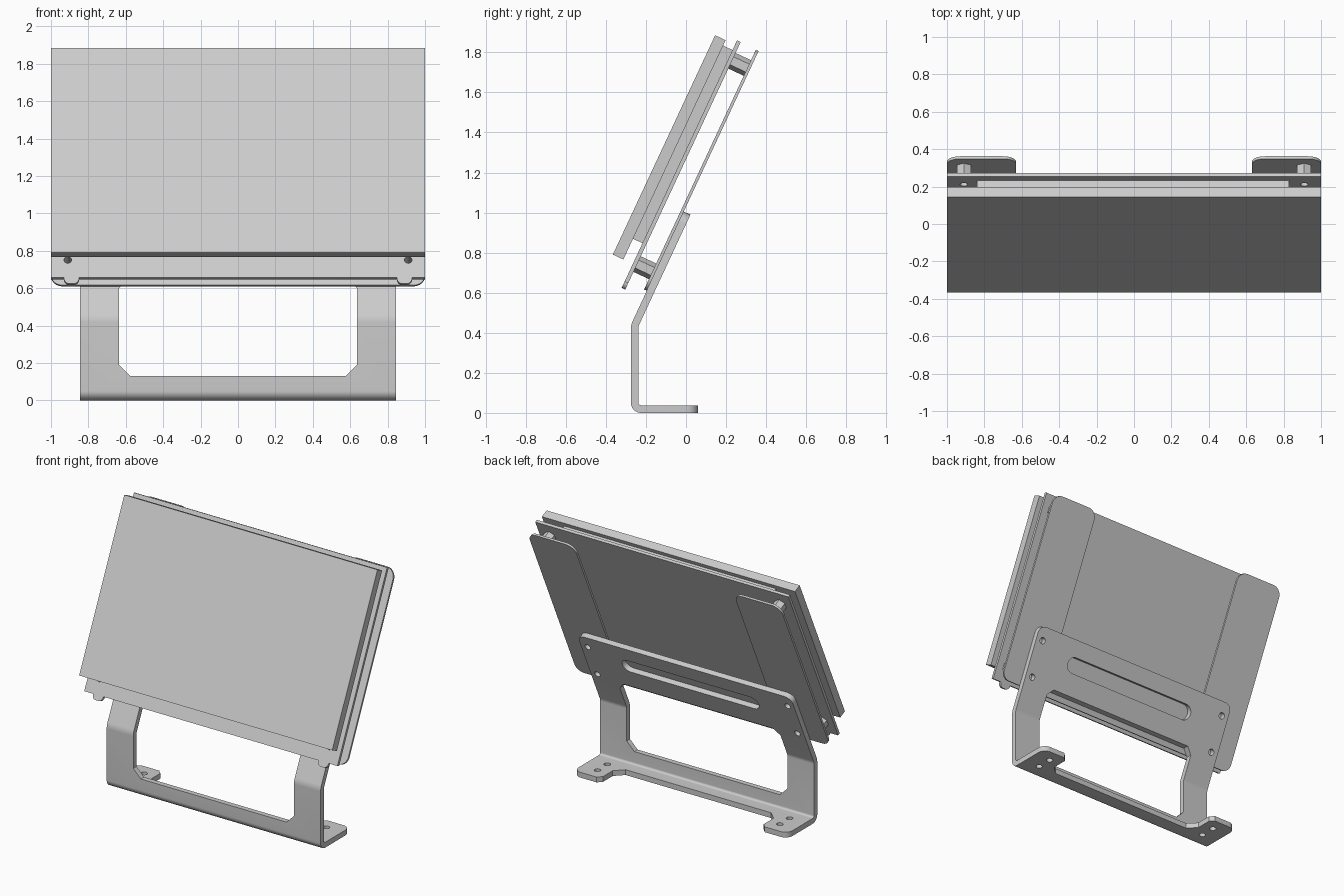
import bpy, bmesh
from math import radians, sin, cos, tan, tau
from mathutils import Matrix, Vector

if "Cube" in bpy.data.objects:
    bpy.data.objects.remove(bpy.data.objects["Cube"])

grey = bpy.data.materials.new("light grey")
grey.use_nodes = True
grey.diffuse_color = (0.6, 0.6, 0.6, 1)
grey.node_tree.nodes["Principled BSDF"].inputs["Base Color"].default_value = (0.6, 0.6, 0.6, 1)

# Drawing planes: flat, upright, side profile, and the leaning screen
FLAT = Matrix.Identity(4)
UPRIGHT = Matrix.Rotation(radians(90), 4, 'X')
SIDE = Matrix(((0, 0, 1), (1, 0, 0), (0, 1, 0))).to_4x4()
LEAN = Matrix.Rotation(radians(65), 4, 'X')
parts = []


def rounded(corners):
    """Outline from (x, y) or (x, y, radius) corners."""
    out = []
    for i, c in enumerate(corners):
        p = Vector(c[:2])
        if len(c) < 3:
            out.append(p)
            continue
        a = (Vector(corners[i - 1][:2]) - p).normalized()
        b = (Vector(corners[(i + 1) % len(corners)][:2]) - p).normalized()
        half = a.angle(b) / 2
        centre = p + (a + b).normalized() * c[2] / sin(half)
        start = p + a * c[2] / tan(half) - centre
        end = p + b * c[2] / tan(half) - centre
        out += [centre + start.lerp(end, k / 8).normalized() * c[2] for k in range(9)]
    return out


def box(x0, x1, y0, y1, r=0):
    pts = [(x0, y0), (x1, y0), (x1, y1), (x0, y1)]
    return rounded([p + (r,) for p in pts]) if r else pts


def circle(x, y, r, n=20, turn=0.0):
    return [(x + r * cos(turn + tau * k / n), y + r * sin(turn + tau * k / n)) for k in range(n)]


def plate(name, outline, z0, z1, frame, holes=()):
    """Solid plate from an outline with holes, drawn in a plane."""
    curve = bpy.data.curves.new(name, 'CURVE')
    curve.dimensions = '2D'
    curve.fill_mode = 'BOTH'
    curve.extrude = (z1 - z0) / 2
    for loop in [outline, *holes]:
        spline = curve.splines.new('POLY')
        spline.points.add(len(loop) - 1)
        for pt, co in zip(spline.points, loop):
            pt.co = (co[0], co[1], 0, 1)
        spline.use_cyclic_u = True
    temp = bpy.data.objects.new(name + " outline", curve)
    bpy.context.collection.objects.link(temp)
    bpy.context.view_layer.update()
    mesh = bpy.data.meshes.new_from_object(temp.evaluated_get(bpy.context.evaluated_depsgraph_get()))
    bpy.data.objects.remove(temp)
    bm = bmesh.new()
    bm.from_mesh(mesh)
    bmesh.ops.remove_doubles(bm, verts=bm.verts, dist=1e-5)
    bm.transform(frame @ Matrix.Translation((0, 0, (z0 + z1) / 2)))
    bmesh.ops.recalc_face_normals(bm, faces=bm.faces)
    bm.to_mesh(mesh)
    bm.free()
    mesh.materials.clear()
    mesh.materials.append(grey)
    obj = bpy.data.objects.new(name, mesh)
    bpy.context.collection.objects.link(obj)
    parts.append(obj)
    return obj


# Screen and its narrower backing
plate("screen", box(-1, 1, 0.562, 1.77), 0.607, 0.665, LEAN)
plate("screen_backing", box(-0.84, 0.83, 0.676, 1.74), 0.555, 0.607, LEAN)

# Circuit board with two small tabs on its lower edge and four screw holes
holes = [circle(x, s, 0.02) for x in (-0.91, 0.91) for s in (0.57, 1.69)]
board = [(-1, 0.465)]
for x in (-0.89, 0.89):
    board += rounded([(x - 0.04, 0.465), (x - 0.04, 0.43, 0.03), (x + 0.04, 0.43, 0.03), (x + 0.04, 0.465)])
board += [(1, 0.465), (1, 1.793), (-1, 1.793)]
plate("circuit_board", board, 0.535, 0.555, LEAN, holes)

# Hexagonal standoffs
for side, x in (("right", -0.91), ("left", 0.91)):
    for level, s in (("lower", 0.57), ("upper", 1.69)):
        plate(f"{level}_{side}_standoff", circle(x, s, 0.043, 6, tau / 4), 0.45, 0.535, LEAN,
              [circle(x, s, 0.02)])

# U-shaped rear support plate
support = rounded([(-1, 0.47, 0.06), (1, 0.47, 0.06), (1, 1.79, 0.07), (0.63, 1.79, 0.07), (0.63, 0.86),
                   (-0.63, 0.86), (-0.63, 1.79, 0.07), (-1, 1.79, 0.07)])
plate("rear_support", support, 0.435, 0.45, LEAN)


# Bent sheet stand: side profile stretched across the width
def lean_point(s, d):
    p = LEAN @ Vector((0, s, d))
    return (p.y, p.z)


profile = rounded([lean_point(0.906, 0.435), (-0.275, 0.44, 0.1), (-0.275, 0, 0.05), (0.06, 0),
                   (0.06, 0.038), (-0.238, 0.038, 0.015), (-0.238, 0.431, 0.06), lean_point(0.906, 0.398)])
stand = plate("stand", profile, -0.845, 0.845, SIDE)

# Round the outer corners of the stand
bm = bmesh.new()
bm.from_mesh(stand.data)
bmesh.ops.dissolve_limit(bm, angle_limit=0.01, verts=bm.verts, edges=bm.edges)
top = max(v.co.z for v in bm.verts) - 0.03


def is_end(v):
    return v.co.z > top or v.co.y > 0.055 and v.co.z < 0.1


corners = [e for e in bm.edges if all(is_end(v) for v in e.verts)
           and abs(e.verts[0].co.x - e.verts[1].co.x) < 0.01]
bmesh.ops.bevel(bm, geom=corners, offset=0.055, segments=6, profile=0.5, affect='EDGES')
bm.to_mesh(stand.data)
bm.free()

# Cutters: window between the legs, long slot, screw holes, gap between the feet
window = [(-0.575, 0.13), (0.575, 0.13), (0.635, 0.19), (0.635, 0.6), (0.59, 0.645),
          (-0.59, 0.645), (-0.635, 0.6), (-0.635, 0.19)]
gap = [(-0.575, -0.14), (0.575, -0.14), (0.635, -0.08), (0.635, 0.03), (0.665, 0.061), (0.665, 0.2),
       (-0.665, 0.2), (-0.665, 0.061), (-0.635, 0.03), (-0.635, -0.08)]
cuts = [(window, -0.2, 0.5, UPRIGHT), (gap, -0.1, 0.1, FLAT),
        (box(-0.54, 0.54, 0.68, 0.79, 0.054), 0.3, 0.5, LEAN)]
for x in (-0.79, 0.79):
    cuts += [(circle(x, s, 0.022), 0.3, 0.5, LEAN) for s in (0.55, 0.81)]
for x in (-0.72, 0.72):
    cuts += [(circle(x, y, 0.022), -0.1, 0.1, FLAT) for y in (-0.14, -0.03)]
cutters = []
for cut in cuts:
    cutter = plate("stand_cutter", *cut)
    cutter.hide_render = True
    parts.remove(cutter)
    cutters.append(cutter)
    mod = stand.modifiers.new("cut", 'BOOLEAN')
    mod.operation = 'DIFFERENCE'
    mod.solver = 'EXACT'
    mod.object = cutter
bpy.context.view_layer.update()
cut_mesh = bpy.data.meshes.new_from_object(stand.evaluated_get(bpy.context.evaluated_depsgraph_get()))
stand.modifiers.clear()
stand.data = cut_mesh
for cutter in cutters:
    bpy.data.objects.remove(cutter)

# Smooth the rounded bends, keep the sheet edges sharp
bpy.ops.object.select_all(action='DESELECT')
for obj in parts:
    obj.select_set(True)
bpy.context.view_layer.objects.active = stand
bpy.ops.object.shade_smooth_by_angle(angle=radians(30))
